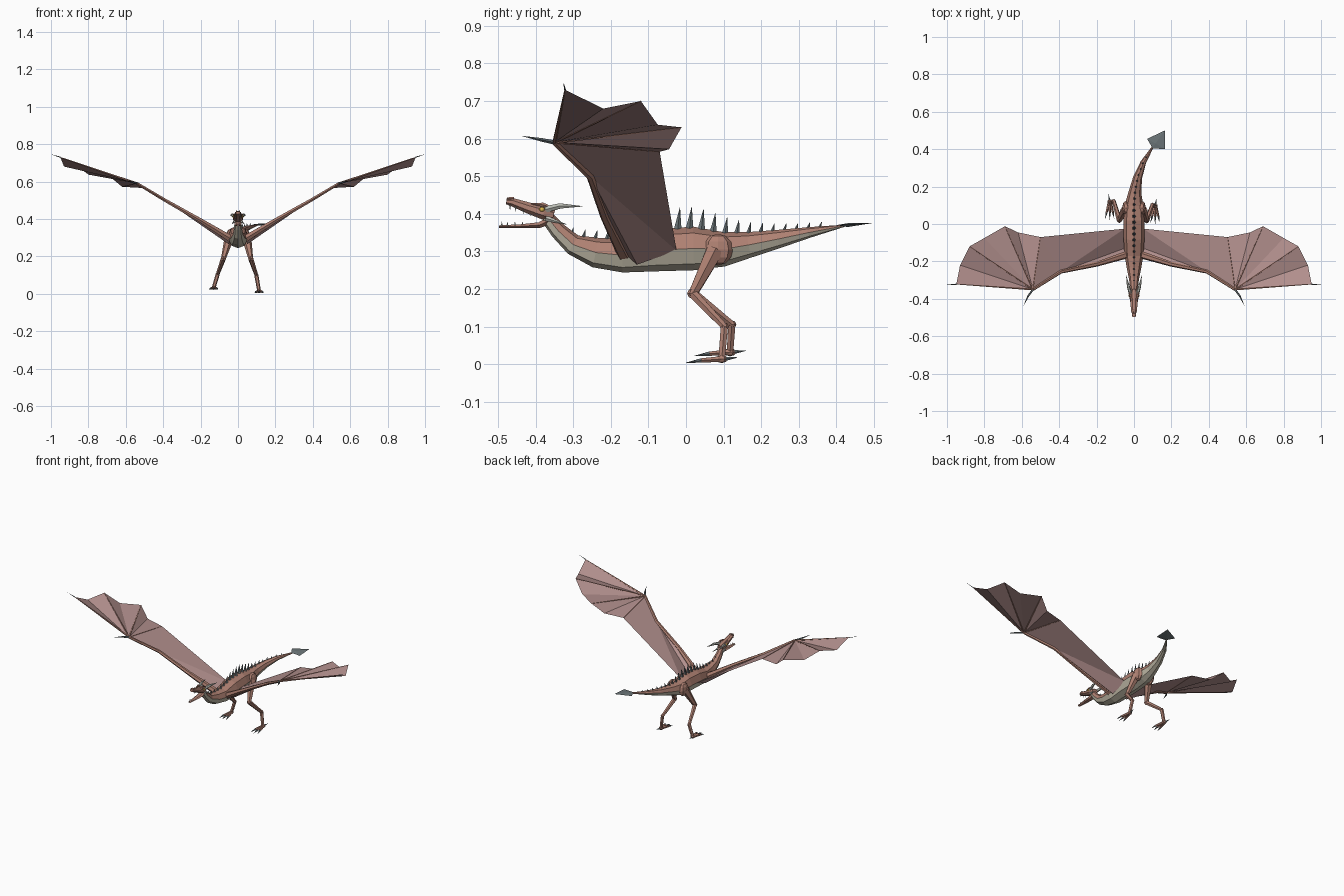
import bpy, math
from mathutils import Vector

if "Cube" in bpy.data.objects:
    bpy.data.objects.remove(bpy.data.objects["Cube"])


def material(name, rgb):
    m = bpy.data.materials.new(name)
    m.diffuse_color = (*rgb, 1)
    m.use_nodes = True
    m.node_tree.nodes["Principled BSDF"].inputs["Base Color"].default_value = m.diffuse_color
    return m


HIDE = material("hide", (0.43, 0.22, 0.17))
BELLY = material("belly", (0.52, 0.48, 0.38))
SKIN = material("membrane", (0.45, 0.28, 0.27))
DARK = material("spike", (0.15, 0.18, 0.19))
HORN = material("horn", (0.50, 0.51, 0.46))
GOLD = material("eye", (0.75, 0.50, 0.08))


def mesh(name, verts, faces, mats, mirror=False):
    me = bpy.data.meshes.new(name)
    me.from_pydata(verts, [], faces)
    ob = bpy.data.objects.new(name, me)
    bpy.context.collection.objects.link(ob)
    for m in mats:
        me.materials.append(m)
    if mirror:
        md = ob.modifiers.new("mirror", 'MIRROR')
        md.use_mirror_merge = False
    return ob


def tube(name, pts, radii, mats, n=6, mirror=False, turn=0.0):
    """Faceted tube through pts; each radius is a number or (width, height)."""
    pts = [Vector(p) for p in pts]
    whole = (pts[-1] - pts[0]).normalized()
    ref = Vector((1, 0, 0)) if abs(whole.x) < 0.7 else Vector((0, 1, 0))
    verts, faces = [], []
    for i, p in enumerate(pts):
        t = (pts[min(i + 1, len(pts) - 1)] - pts[max(i - 1, 0)]).normalized()
        side = (ref - t * ref.dot(t)).normalized()
        up = side.cross(t)
        w, h = radii[i] if isinstance(radii[i], tuple) else (radii[i], radii[i])
        for k in range(n):
            a = 2 * math.pi * k / n + turn
            verts.append(p + side * w * math.cos(a) + up * h * math.sin(a))
    for i in range(len(pts) - 1):
        for k in range(n):
            a, b = i * n + k, i * n + (k + 1) % n
            faces.append((a, b, b + n, a + n))
    last = (len(pts) - 1) * n
    faces += [tuple(reversed(range(n))), tuple(range(last, last + n))]
    return mesh(name, verts, faces, mats, mirror)


def ball(name, loc, scale, mat, seg=8, rings=6):
    bpy.ops.mesh.primitive_uv_sphere_add(segments=seg, ring_count=rings, radius=1, location=loc)
    ob = bpy.context.object
    ob.name = name
    ob.scale = scale
    ob.data.materials.append(mat)
    return ob


# Neck, trunk and tail: x, y, z, half width, half height
SPINE = [(0, -.37, .392, .018, .018), (0, -.34, .355, .021, .022), (0, -.30, .318, .026, .028),
         (0, -.24, .297, .038, .040), (0, -.17, .290, .050, .046), (0, -.08, .303, .056, .056),
         (0, .02, .308, .056, .058), (0, .10, .306, .050, .046), (.005, .17, .318, .034, .034),
         (.020, .25, .334, .024, .024), (.050, .33, .351, .015, .014), (.105, .42, .368, .004, .003)]
body = tube("body", [s[:3] for s in SPINE], [s[3:] for s in SPINE], [HIDE, BELLY], 8)
for p in body.data.polygons[:(len(SPINE) - 1) * 8]:
    p.material_index = 1 if p.index % 8 >= 4 else 0

# Tail blade
mesh("tail_blade", [(.10, .405, .370), (.07, .455, .371), (.165, .50, .376), (.165, .40, .370),
                    (.115, .43, .375), (.115, .43, .365)],
     [(0, 4, 1), (1, 4, 2), (2, 4, 3), (3, 4, 0), (1, 5, 0), (2, 5, 1), (3, 5, 2), (0, 5, 3)], [DARK])


def back_point(y):
    for a, b in zip(SPINE, SPINE[1:]):
        if a[1] <= y <= b[1]:
            f = (y - a[1]) / (b[1] - a[1])
            x, z, h = (a[i] + (b[i] - a[i]) * f for i in (0, 2, 4))
            return x, z + h
    return 0, .37


# Row of back spikes, tallest over the trunk
COUNT = 22
for i in range(COUNT):
    y = -.305 + .66 * i / (COUNT - 1)
    x, z = back_point(y)
    size = .22 + .78 * math.exp(-((y + .01) / .17) ** 2)
    r = .004 + .007 * size
    tube("back_spike", [(x, y, z - .006), (x, y + .006, z + .054 * size)], [(r, r), .0004], [DARK], 5)

# Head: skull, jaw, mouth lining, horns, eyes
tube("skull", [(0, -.352, .396), (0, -.378, .403), (0, -.42, .416), (0, -.462, .431), (0, -.478, .433)],
     [(.020, .018), (.028, .020), (.021, .016), (.017, .012), (.012, .008)], [HIDE], 8, turn=math.pi / 8)
tube("jaw", [(0, -.36, .384), (0, -.39, .370), (0, -.44, .367), (0, -.498, .366)],
     [(.018, .012), (.020, .009), (.016, .006), (.009, .004)], [HIDE], 6)
tube("upper_horn", [(.018, -.372, .412), (.030, -.335, .421), (.042, -.275, .420)],
     [.010, .008, .0005], [HORN], 6, True)
tube("cheek_horn", [(.018, -.372, .388), (.034, -.318, .372)], [.008, .0005], [HORN], 5, True)
tube("brow_ridge", [(.016, -.41, .427), (.022, -.38, .424), (.022, -.355, .416)],
     [.002, .006, .003], [HIDE], 5, True)
for s in (-1, 1):
    ball("eye", (s * .024, -.383, .412), (.006, .008, .006), GOLD)
    tube("nostril_bump", [(s * .007, -.476, .441), (s * .008, -.458, .441)], [.003, .004], [HIDE], 5)
for y in (-.49, -.475, -.455, -.435):
    tube("lower_tooth", [(.009, y, .368), (.009, y, .379)], [.0025, .0003], [HORN], 4, True)
    tube("upper_tooth", [(.011, y + .022, .419 - (y + .475) * .3), (.011, y + .022, .406 - (y + .475) * .3)],
         [.0025, .0003], [HORN], 4, True)

# Wings: bones
SHOULDER, ELBOW, WRIST = (.04, -.165, .295), (.39, -.255, .50), (.54, -.35, .59)
TIPS = [(.95, -.322, .73), (.88, -.12, .70), (.69, -.012, .63), (.50, -.07, .565)]
tube("wing_arm", [SHOULDER, (.20, -.215, .392), ELBOW, WRIST], [.020, .013, .010, .008], [HIDE], 6, True)
for tip, r in zip(TIPS, (.006, .004, .004, .003)):
    tube("wing_finger", [WRIST, tip], [r, .0015], [HIDE], 5, True)
tube("wing_thumb_claw", [WRIST, (.565, -.385, .597), (.59, -.435, .607)], [.006, .005, .0004], [DARK], 5, True)
tube("wing_tip_claw", [TIPS[0], (1.0, -.325, .746)], [.003, .0003], [DARK], 4, True)

# Wings: membrane with scalloped edge between the fingers
membrane = [WRIST, TIPS[0], (.93, -.22, .68), TIPS[1], (.80, -.075, .637), TIPS[2],
            (.62, -.045, .572), TIPS[3], ELBOW, (.05, -.13, .265), (.05, -.025, .302)]
fan = [(0, i, i + 1) for i in range(1, 7)]
mesh("wing_membrane", membrane, fan + [(0, 7, 8), (8, 7, 10), (8, 10, 9)], [SKIN], True)
mesh("wing_arm_web", [SHOULDER, ELBOW, (.05, -.13, .265)], [(0, 1, 2)], [SKIN], True)

# Legs in mid stride: side, knee, ankle, foot
LEGS = [(1, (.068, .018, .188), (.098, .102, .100), (.113, .095, .014)),
        (-1, (-.078, .020, .188), (-.108, .122, .106), (-.130, .117, .032))]
for s, knee, ankle, foot in LEGS:
    ball("thigh_muscle", (s * .042, .085, .305), (.022, .040, .042), HIDE)
    tube("thigh", [(s * .045, .078, .305), knee], [.026, .013], [HIDE])
    ball("knee", knee, (.014, .015, .014), HIDE, 6, 4)
    tube("shin", [knee, ankle], [.014, .010], [HIDE])
    ball("ankle", ankle, (.011, .012, .011), HIDE, 6, 4)
    tube("shank", [ankle, foot], [.011, .010], [HIDE])
    fx, fy, fz = foot
    ball("foot", foot, (.014, .016, .011), HIDE, 6, 4)
    for d in (-1, 0, 1):
        mid = (fx + d * .017, fy - .055, fz - .004)
        tube("toe", [(fx + d * .004, fy, fz), mid], [.008, .006], [HIDE], 5)
        tube("toe_claw", [mid, (fx + d * .024, fy - .095 + abs(d) * .008, max(fz - .010, .002))],
             [.006, .0005], [DARK], 5)
    tube("heel_claw", [(fx, fy + .008, fz), (fx - s * -.008, fy + .042, fz + .004)], [.006, .0005], [DARK], 5)
